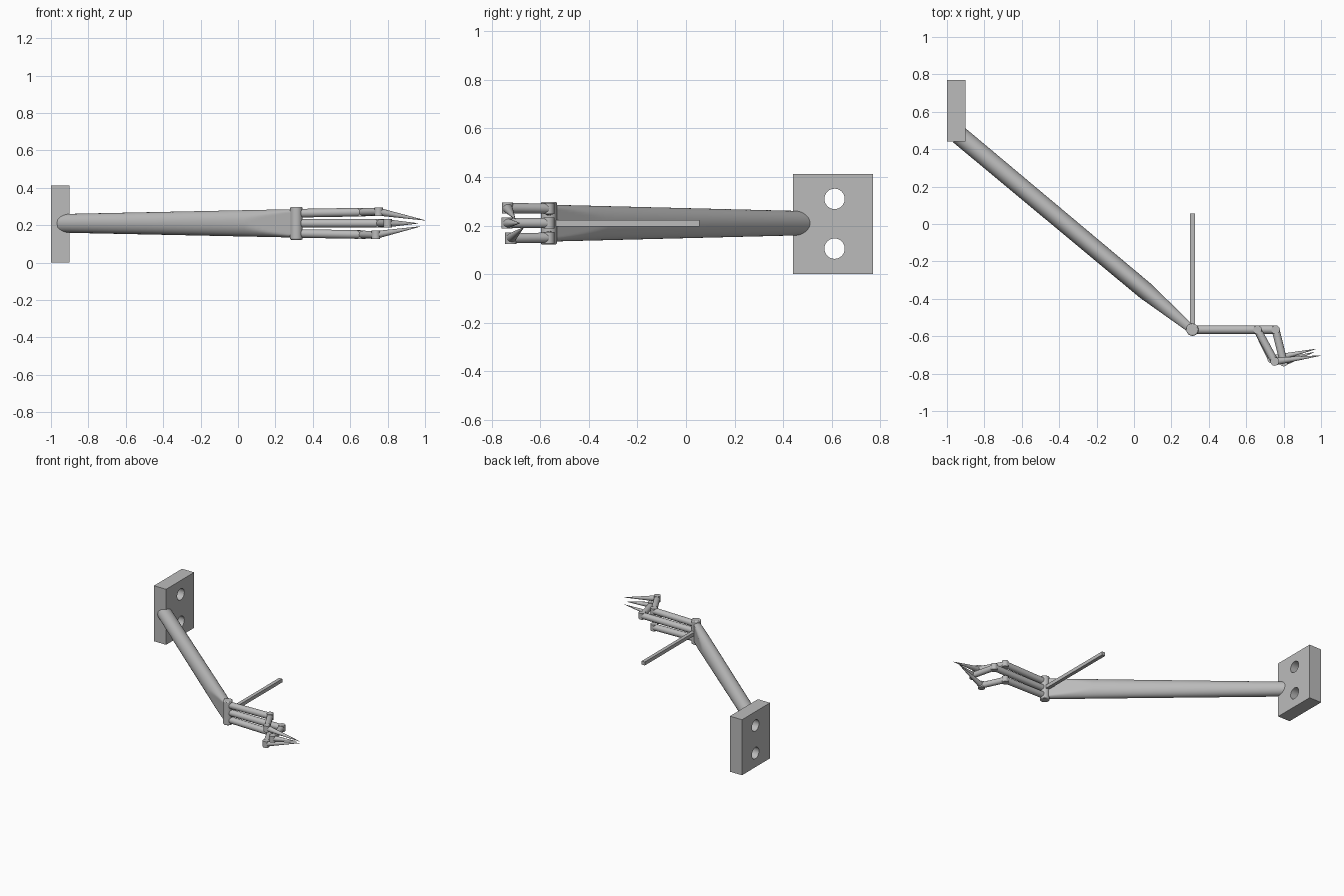
import bpy, bmesh, math
from mathutils import Vector

if "Cube" in bpy.data.objects:
    bpy.data.objects.remove(bpy.data.objects["Cube"], do_unlink=True)

grey = bpy.data.materials.new("plain_grey")
grey.use_nodes = True
COLOUR = (0.5, 0.5, 0.5, 1)
grey.diffuse_color = COLOUR
grey.node_tree.nodes["Principled BSDF"].inputs["Base Color"].default_value = COLOUR


def finish(ob, name, smooth=True):
    ob.name = name
    ob.data.materials.clear()
    ob.data.materials.append(grey)
    if smooth:
        bpy.ops.object.select_all(action='DESELECT')
        ob.select_set(True)
        bpy.context.view_layer.objects.active = ob
        bpy.ops.object.shade_smooth_by_angle(angle=math.radians(35))
    return ob


def box(name, lo, hi):
    lo, hi = Vector(lo), Vector(hi)
    bpy.ops.mesh.primitive_cube_add(size=1, location=(lo + hi) / 2)
    ob = bpy.context.object
    for v in ob.data.vertices:
        v.co = v.co * (hi - lo)
    return finish(ob, name, False)


def rod(name, a, b, r1, r2=None, sides=24):
    """Round bar or cone running from a to b."""
    a, b = Vector(a), Vector(b)
    bpy.ops.mesh.primitive_cone_add(vertices=sides, radius1=r1,
                                    radius2=r1 if r2 is None else r2,
                                    depth=(b - a).length, location=(a + b) / 2)
    ob = bpy.context.object
    ob.rotation_euler = (b - a).to_track_quat('Z', 'Y').to_euler()
    return finish(ob, name)


# Mounting plate with two bolt holes
plate = box("mounting_plate", (-1, 0.44, 0), (-0.9, 0.77, 0.413))
for z in (0.105, 0.31):
    cutter = rod("hole_cutter", (-1.1, 0.612, z), (-0.8, 0.612, z), 0.042, sides=32)
    cutter.hide_render = True
    mod = plate.modifiers.new("hole", 'BOOLEAN')
    mod.operation = 'DIFFERENCE'
    mod.object = cutter
    bpy.context.view_layer.objects.active = plate
    bpy.ops.object.modifier_apply(modifier="hole")
    bpy.data.objects.remove(cutter, do_unlink=True)
finish(plate, "mounting_plate")

# Tapered arm: round at the plate, tall at the wrist with its sides cut to a wedge
start, end = Vector((-0.935, 0.475, 0.21)), Vector((0.31, -0.565, 0.21))
side = (end - start).cross(Vector((0, 0, 1))).normalized()
SIDES, KINK = 40, 0.8
bm = bmesh.new()
rings = []
for t in [0, 0.4, KINK] + [KINK + (1 - KINK) * i / 8 for i in range(1, 9)]:
    wide, tall = 0.05 - 0.003 * t, 0.05 + 0.026 * t
    limit = wide if t <= KINK else wide + (0.022 - wide) * (t - KINK) / (1 - KINK)
    ring = []
    for i in range(SIDES):
        ang = math.tau * i / SIDES
        across = max(-limit, min(limit, wide * math.cos(ang)))
        p = start.lerp(end, t) + side * across
        p.z += tall * math.sin(ang)
        ring.append(bm.verts.new(p))
    rings.append(ring)
for r, s in zip(rings, rings[1:]):
    for i in range(SIDES):
        j = (i + 1) % SIDES
        bm.faces.new((r[i], r[j], s[j], s[i]))
bm.faces.new(rings[0])
bm.faces.new(rings[-1])
bmesh.ops.recalc_face_normals(bm, faces=bm.faces)
mesh = bpy.data.meshes.new("arm")
bm.to_mesh(mesh)
bm.free()
arm = bpy.data.objects.new("arm", mesh)
bpy.context.collection.objects.link(arm)
finish(arm, "arm")

# Wrist pin and the square bar behind it
wrist = rod("wrist_pin", (0.312, -0.565, 0.122), (0.312, -0.565, 0.298), 0.033, sides=32)
bevel = wrist.modifiers.new("soft_rim", 'BEVEL')
bevel.width, bevel.segments = 0.006, 2
box("rear_bar", (0.3, -0.56, 0.196), (0.326, 0.055, 0.222))

# Three jointed fingers: root height, knuckle, second joint, claw tip
fingers = {
    "upper": (0.264, (0.66, -0.565, 0.27), (0.752, -0.735, 0.272), (1.0, -0.703, 0.226)),
    "middle": (0.21, (0.757, -0.565, 0.21), (0.8, -0.738, 0.21), (0.962, -0.685, 0.21)),
    "lower": (0.156, (0.66, -0.565, 0.15), (0.737, -0.722, 0.148), (0.973, -0.668, 0.193)),
}
for name, (root_z, knuckle, joint, tip) in fingers.items():
    rod(name + "_finger_base", (0.312, -0.565, root_z), knuckle, 0.023)
    rod(name + "_finger_link", knuckle, joint, 0.021)
    rod(name + "_finger_claw", joint, tip, 0.021, 0.001)
    for part, p in (("knuckle", knuckle), ("joint", joint)):
        up = Vector((0, 0, 0.023))
        rod(name + "_" + part, Vector(p) - up, Vector(p) + up, 0.023)
